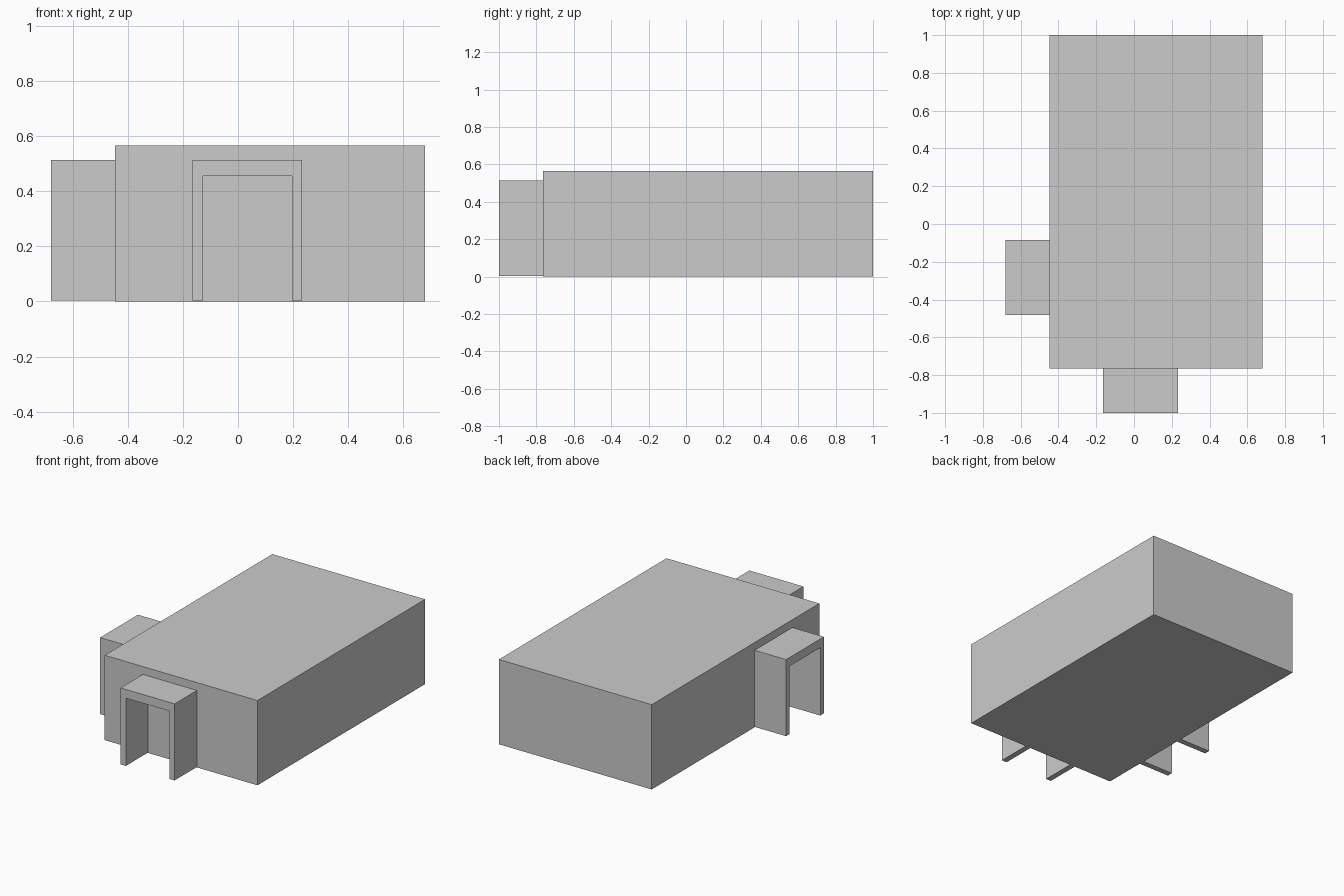
import bpy, bmesh
from math import pi
from mathutils import Matrix, Vector

if "Cube" in bpy.data.objects:
    bpy.data.objects.remove(bpy.data.objects["Cube"])

X0, X1 = -0.447, 0.679      # hall extents
Y0, Y1 = -0.765, 1.0
HEIGHT = 0.565


def make_object(name, bm):
    bmesh.ops.recalc_face_normals(bm, faces=bm.faces)
    mesh = bpy.data.meshes.new(name)
    bm.to_mesh(mesh)
    bm.free()
    obj = bpy.data.objects.new(name, mesh)
    bpy.context.collection.objects.link(obj)
    return obj


def extrude_profile(name, points, direction):
    bm = bmesh.new()
    face = bm.faces.new([bm.verts.new(p) for p in points])
    result = bmesh.ops.extrude_face_region(bm, geom=[face], use_keep_orig=True)
    verts = [g for g in result["geom"] if isinstance(g, bmesh.types.BMVert)]
    bmesh.ops.translate(bm, verts=verts, vec=Vector(direction))
    return make_object(name, bm)


def doorway(name, depth, matrix):
    # Upside-down U frame, back against the wall, opening towards -y
    out, inn, base, top, lintel = 0.199, 0.161, 0.003, 0.513, 0.455
    half = [(inn, lintel), (inn, base), (out, base), (out, top)]
    profile = half + [(-x, z) for x, z in reversed(half)]
    obj = extrude_profile(name, [(x, 0, z) for x, z in profile], (0, -depth, 0))
    obj.data.transform(matrix)
    return obj


# Main hall block
extrude_profile("main_hall", [(X0, Y0, 0), (X1, Y0, 0), (X1, Y1, 0), (X0, Y1, 0)],
                (0, 0, HEIGHT))

# Entrance frames on the front and left walls
doorway("front_porch", 1.0 + Y0, Matrix.Translation((0.034, Y0, 0)))
doorway("left_porch", 0.679 + X0,
        Matrix.Translation((X0, -0.283, 0)) @ Matrix.Rotation(-pi / 2, 4, 'Z'))
